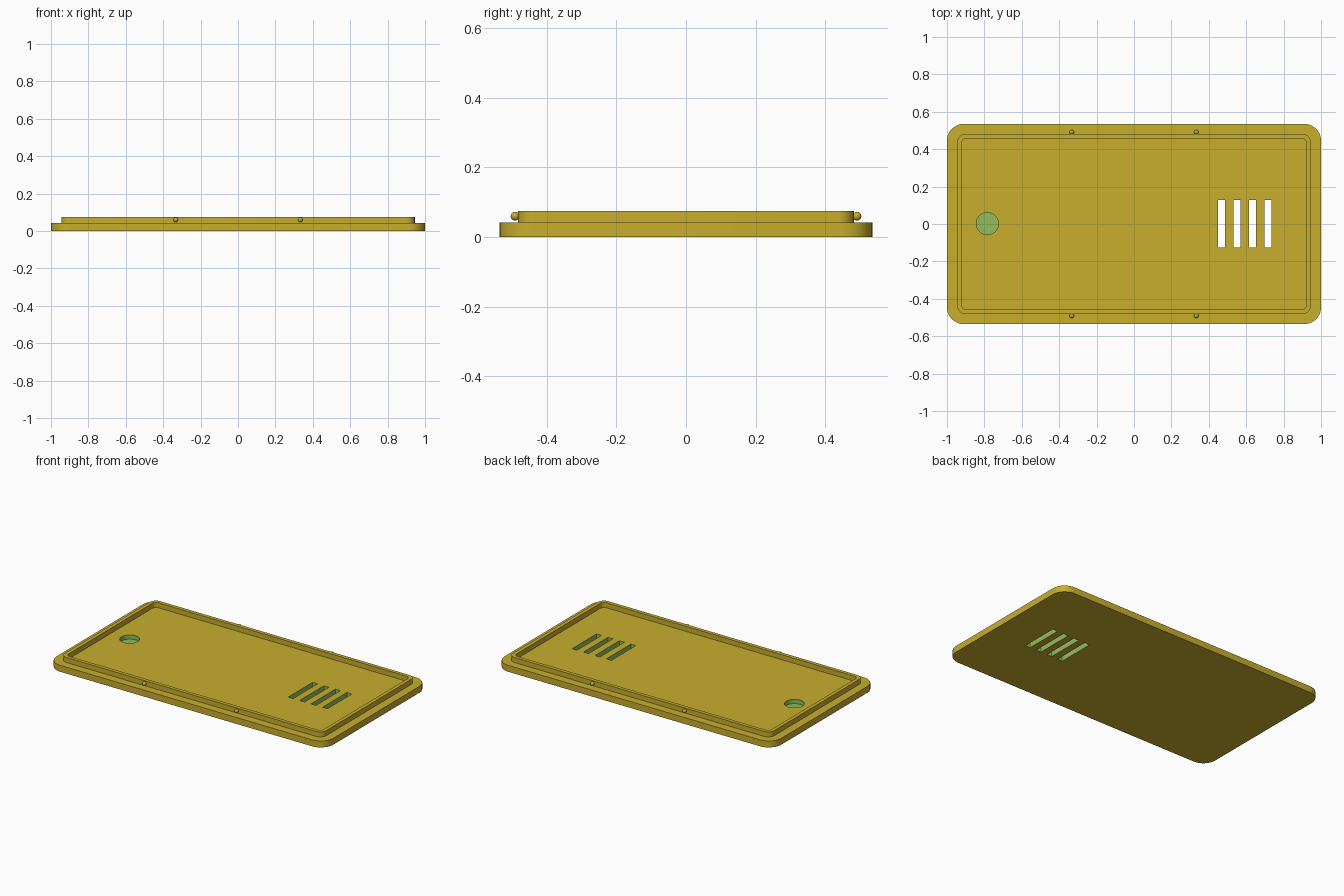
import bpy, bmesh, math

if "Cube" in bpy.data.objects:
    bpy.data.objects.remove(bpy.data.objects["Cube"])


def material(name, rgb):
    m = bpy.data.materials.new(name)
    m.diffuse_color = (*rgb, 1)
    m.use_nodes = True
    m.node_tree.nodes["Principled BSDF"].inputs["Base Color"].default_value = m.diffuse_color
    return m


mustard = material("mustard", (0.578, 0.425, 0.027))
green = material("leaf_green", (0.287, 0.503, 0.102))


def rounded_outline(hx, hy, r, steps=10):
    """Points of a rounded rectangle, anticlockwise."""
    pts = []
    for k, (sx, sy) in enumerate(((1, 1), (-1, 1), (-1, -1), (1, -1))):
        for i in range(steps + 1):
            a = math.pi / 2 * (k + i / steps)
            pts.append((sx * (hx - r) + r * math.cos(a), sy * (hy - r) + r * math.sin(a)))
    return pts


# Cover: plate, raised lip and recessed floor as one lofted shell
# each row: half width, half depth, corner radius, height
sections = (
    (1.0, 0.535, 0.09, 0.0),
    (1.0, 0.535, 0.09, 0.042),
    (0.945, 0.482, 0.045, 0.042),
    (0.945, 0.482, 0.045, 0.075),
    (0.921, 0.458, 0.025, 0.075),
    (0.921, 0.458, 0.025, 0.042),
)
bm = bmesh.new()
rings = [[bm.verts.new((x, y, z)) for x, y in rounded_outline(hx, hy, r)]
         for hx, hy, r, z in sections]
for low, high in zip(rings, rings[1:]):
    n = len(low)
    for i in range(n):
        j = (i + 1) % n
        bm.faces.new((low[i], low[j], high[j], high[i]))
bm.faces.new(rings[0][::-1])
bm.faces.new(rings[-1])
mesh = bpy.data.meshes.new("cover")
bm.to_mesh(mesh)
bm.free()
cover = bpy.data.objects.new("cover", mesh)
bpy.context.collection.objects.link(cover)
mesh.materials.append(mustard)
mesh.materials.append(green)

# Cutters: four vent slots through the plate and one blind round pocket
cutters = []
for i in range(4):
    bpy.ops.mesh.primitive_cube_add(size=1, location=(0.468 + 0.0827 * i, 0.001, 0.02))
    slot = bpy.context.object
    slot.scale = (0.036, 0.252, 0.2)
    cutters.append(slot)
bpy.ops.mesh.primitive_cylinder_add(vertices=48, radius=0.059, depth=0.1,
                                    location=(-0.784, 0.002, 0.064))
cutters.append(bpy.context.object)

bpy.context.view_layer.objects.active = cover
for c in cutters:
    c.hide_render = True
    mod = cover.modifiers.new("cut", "BOOLEAN")
    mod.operation = "DIFFERENCE"
    mod.solver = "EXACT"
    mod.object = c
    bpy.ops.object.modifier_apply(modifier=mod.name)
for c in cutters:
    bpy.data.objects.remove(c, do_unlink=True)

# Cut faces lie strictly inside the plate's thickness and away from its edge
for p in cover.data.polygons:
    x, y, z = p.center
    inside = 0.005 < z < 0.04 and abs(x) < 0.9 and abs(y) < 0.3
    p.material_index = 1 if inside else 0

# Snap bumps along the long sides of the lip
parts = [cover]
for sx in (-1, 1):
    for sy in (-1, 1):
        bpy.ops.mesh.primitive_uv_sphere_add(segments=24, ring_count=12, radius=0.0125,
                                             location=(0.333 * sx, 0.491 * sy, 0.06))
        bump = bpy.context.object
        bump.name = "snap_bump"
        bump.data.materials.append(mustard)
        parts.append(bump)

# Smooth the rounded surfaces, keep the edges sharp
bpy.ops.object.select_all(action="DESELECT")
for o in parts:
    o.select_set(True)
bpy.context.view_layer.objects.active = cover
bpy.ops.object.shade_smooth_by_angle(angle=math.radians(30))
